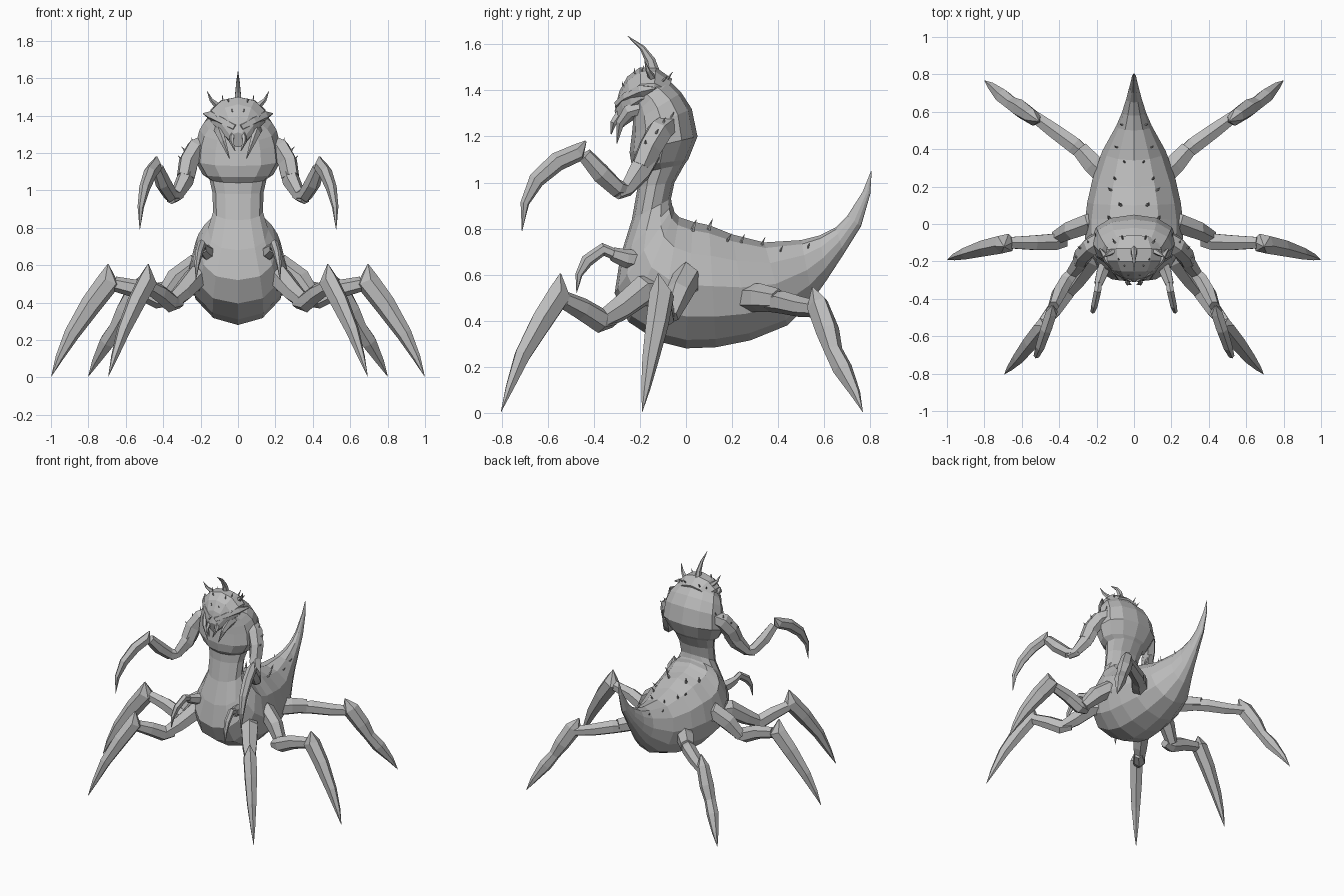
import bpy, bmesh, math
from mathutils import Vector
from mathutils.bvhtree import BVHTree

shell = bpy.data.materials.new("grey_shell")
shell.diffuse_color = (0.5, 0.5, 0.5, 1)


def finish(name, bm, mirror=False):
    bmesh.ops.remove_doubles(bm, verts=bm.verts, dist=0.0005)
    bmesh.ops.recalc_face_normals(bm, faces=bm.faces)
    me = bpy.data.meshes.new(name)
    bm.to_mesh(me)
    ob = bpy.data.objects.new(name, me)
    bpy.context.collection.objects.link(ob)
    me.materials.append(shell)
    if mirror:
        ob.modifiers.new("mirror", 'MIRROR')
    return ob


def skin(bm, rings):
    """Join successive rings of points with quads and cap the ends."""
    vs = [[bm.verts.new(p) for p in r] for r in rings]
    n = len(vs[0])
    for a, b in zip(vs, vs[1:]):
        for i in range(n):
            j = (i + 1) % n
            bm.faces.new((a[i], a[j], b[j], b[i]))
    bm.faces.new(vs[0])
    bm.faces.new(vs[-1])


def power(v, e):
    return math.copysign(abs(v) ** e, v)


def body_loft(name, sections, n=12):
    """Sections: (back y, back z, front y, front z, half width[, squareness])."""
    bm = bmesh.new()
    rings = []
    for y0, z0, y1, z1, w, *e in sections:
        e = e[0] if e else 1
        a, b = Vector((0, y0, z0)), Vector((0, y1, z1))
        c, h = (a + b) / 2, (a - b) / 2
        rings.append([])
        for i in range(n):
            t = 2 * math.pi * i / n
            rings[-1].append(c + h * power(math.cos(t), e)
                             + Vector((w * power(math.sin(t), e), 0, 0)))
    skin(bm, rings)
    return finish(name, bm)


def tube(bm, pts, n=6):
    """Points: (x, y, z, in-plane radius, sideways radius)."""
    ps = [Vector(p[:3]) for p in pts]
    d = ps[-1] - ps[0]
    side = Vector((d.y, -d.x, 0))
    side = side.normalized() if side.length > 0.01 else Vector((1, 0, 0))
    rings = []
    for k, p in enumerate(ps):
        t = (ps[min(k + 1, len(ps) - 1)] - ps[max(k - 1, 0)]).normalized()
        s = (side - t * side.dot(t)).normalized()
        u = t.cross(s)
        ru, rs = pts[k][3], pts[k][4]
        rings.append([p + u * ru * math.cos(2 * math.pi * i / n)
                      + s * rs * math.sin(2 * math.pi * i / n) for i in range(n)])
    skin(bm, rings)


def limb(name, *parts):
    for part, pts, n in parts:
        bm = bmesh.new()
        tube(bm, pts, n)
        finish(name + "_" + part, bm, True)


# Abdomen, raised tail, waist and chest in one sweep
body = body_loft("body", [
    (.803, 1.05, .806, 1.048, .002), (.767, .96, .80, .95, .012), (.70, .855, .76, .81, .025),
    (.65, .805, .685, .69, .042), (.58, .77, .61, .575, .065), (.50, .75, .55, .49, .095),
    (.34, .74, .44, .38, .17), (.20, .775, .28, .315, .222), (.10, .815, .13, .285, .25),
    (.03, .83, 0, .28, .262), (-.03, .85, -.12, .31, .262, .95), (-.05, .87, -.25, .395, .24, .85),
    (-.055, .89, -.31, .52, .205, .8), (-.06, .90, -.285, .68, .162, .85),
    (-.065, .93, -.235, .84, .133),
    (-.05, 1.0, -.21, .98, .137), (-.005, 1.08, -.21, 1.04, .153), (.01, 1.1, -.235, 1.07, .19),
    (.05, 1.2, -.245, 1.13, .232, .9), (.025, 1.32, -.235, 1.21, .222, .9),
    (-.02, 1.39, -.23, 1.26, .205, .9),
    (-.07, 1.44, -.23, 1.29, .18), (-.15, 1.485, -.23, 1.32, .13)])

# Wedge-shaped head
body_loft("head", [
    (-.06, 1.45, -.11, 1.31, .12), (-.13, 1.50, -.15, 1.30, .155), (-.20, 1.50, -.19, 1.29, .15),
    (-.255, 1.46, -.23, 1.27, .12), (-.29, 1.395, -.26, 1.25, .085),
    (-.31, 1.31, -.285, 1.23, .035)], 10)

# Brow ridges, mandibles and fangs
limb("face",
     ("brow", [(.015, -.295, 1.335, .02, .02), (.08, -.255, 1.37, .025, .025),
               (.14, -.19, 1.40, .028, .025), (.185, -.13, 1.41, .004, .004)], 5),
     ("mandible", [(.11, -.19, 1.33, .035, .02), (.10, -.25, 1.31, .03, .02),
                   (.08, -.285, 1.26, .02, .015), (.045, -.30, 1.17, .002, .002)], 5),
     ("fang", [(.03, -.28, 1.31, .02, .015), (.035, -.315, 1.26, .015, .012),
               (.015, -.325, 1.21, .002, .002)], 5))

# Central horn and side horns
bm = bmesh.new()
tube(bm, [(0, -.14, 1.47, .03, .022), (0, -.155, 1.53, .022, .016),
          (0, -.19, 1.585, .012, .01), (0, -.255, 1.637, .001, .001)])
finish("centre_horn", bm)
limb("side", ("horn", [(.08, -.14, 1.44, .022, .022), (.12, -.15, 1.46, .016, .016),
                       (.145, -.165, 1.485, .01, .01), (.165, -.18, 1.53, .001, .001)], 5))

# Front, middle and rear walking legs: hip, thigh, curved blade
limb("front_leg",
     ("hip", [(.16, -.10, .52, .07, .06), (.23, -.19, .53, .068, .065),
              (.30, -.29, .45, .055, .055), (.36, -.37, .40, .04, .04)], 6),
     ("thigh", [(.31, -.32, .40, .03, .03), (.36, -.37, .40, .055, .045),
                (.42, -.45, .45, .05, .045), (.485, -.53, .49, .04, .035)], 6),
     ("blade", [(.48, -.545, .605, .003, .003), (.485, -.55, .515, .06, .05),
                (.545, -.625, .40, .055, .047), (.612, -.71, .25, .04, .035),
                (.66, -.765, .11, .021, .018), (.693, -.803, .005, .001, .001)], 6))
limb("middle_leg",
     ("hip", [(.18, .01, .52, .08, .06), (.25, 0, .58, .075, .06),
              (.33, -.03, .52, .065, .055), (.41, -.07, .42, .04, .04)], 6),
     ("thigh", [(.36, -.09, .41, .03, .035), (.42, -.095, .42, .055, .05),
                (.53, -.10, .47, .05, .045), (.66, -.10, .50, .04, .035)], 6),
     ("blade", [(.695, -.12, .605, .003, .003), (.69, -.105, .515, .065, .055),
                (.785, -.125, .39, .058, .05), (.89, -.155, .23, .042, .036),
                (.955, -.175, .105, .022, .02), (.998, -.19, .005, .001, .001)], 6))
limb("rear_leg",
     ("hip", [(.13, .24, .50, .065, .065), (.22, .32, .50, .062, .062),
              (.29, .40, .49, .05, .05)], 6),
     ("thigh", [(.24, .35, .48, .04, .04), (.32, .42, .48, .05, .05),
                (.43, .50, .46, .045, .045), (.54, .58, .45, .035, .035)], 6),
     ("blade", [(.51, .55, .545, .004, .004), (.54, .57, .47, .06, .042),
                (.605, .615, .355, .055, .05), (.65, .64, .27, .04, .04),
                (.70, .68, .19, .046, .042), (.76, .735, .085, .024, .022),
                (.80, .767, .005, .001, .001)], 6))

# Raised scythe arms
limb("scythe_arm",
     ("shoulder", [(.17, -.08, 1.25, .05, .05), (.225, -.115, 1.22, .06, .055),
                   (.265, -.155, 1.15, .06, .05), (.28, -.19, 1.07, .055, .045)], 6),
     ("upper", [(.26, -.15, 1.13, .05, .04), (.285, -.20, 1.05, .055, .045),
                (.33, -.26, .97, .035, .035), (.36, -.30, .95, .025, .03)], 6),
     ("forearm", [(.31, -.24, .97, .02, .03), (.36, -.30, .975, .04, .04),
                  (.40, -.37, 1.04, .045, .042), (.43, -.44, 1.12, .035, .03)], 6),
     ("blade", [(.435, -.435, 1.18, .004, .004), (.44, -.47, 1.13, .04, .035),
                (.47, -.56, 1.09, .042, .034), (.50, -.65, 1.01, .036, .028),
                (.52, -.70, .91, .02, .017), (.525, -.712, .79, .001, .001)], 6))

# Small grasping arms
limb("small_arm",
     ("base", [(.14, -.18, .66, .045, .04), (.17, -.26, .67, .04, .035),
               (.19, -.32, .69, .03, .025)], 6),
     ("claw", [(.185, -.29, .68, .025, .02), (.195, -.36, .71, .028, .022),
               (.21, -.43, .66, .028, .02), (.22, -.465, .60, .016, .013),
               (.225, -.475, .52, .001, .001)], 6))

# Thorns set on the shell: back, crown, shoulders
src = bmesh.new()
src.from_mesh(body.data)
src.from_mesh(bpy.data.objects["head"].data)
tree = BVHTree.FromBMesh(src)
src.free()


def thorn(bm, p, nrm, size):
    tip = p + nrm * size + Vector((0, .008, .01))
    tube(bm, [(*(p - nrm * .01), size * .22, size * .22),
              (*(p + nrm * size * .45), size * .2, size * .2), (*tip, .0008, .0008)], 5)


bm = bmesh.new()
for x, y, s in [(.13, .03, .04), (.07, .10, .04), (.12, .18, .03), (.10, .24, .03),
                (.09, .41, .02), (.06, .53, .02), (.05, .33, .025),
                (.06, -.08, .025), (.10, -.10, .025), (.05, -.22, .018), (.08, -.19, .018),
                (.03, -.27, .015)]:
    hit, nrm, _, _ = tree.ray_cast(Vector((x, y, 3)), Vector((0, 0, -1)))
    if hit:
        thorn(bm, hit, nrm, s)
for p, d in [((.24, -.10, 1.245), (.3, .1, 1)), ((.275, -.13, 1.21), (1, .1, .5)),
             ((.20, -.07, 1.27), (.3, .4, 1)), ((.295, -.17, 1.17), (1, -.5, .2))]:
    thorn(bm, Vector(p), Vector(d).normalized(), .03)
finish("thorns", bm, True)
